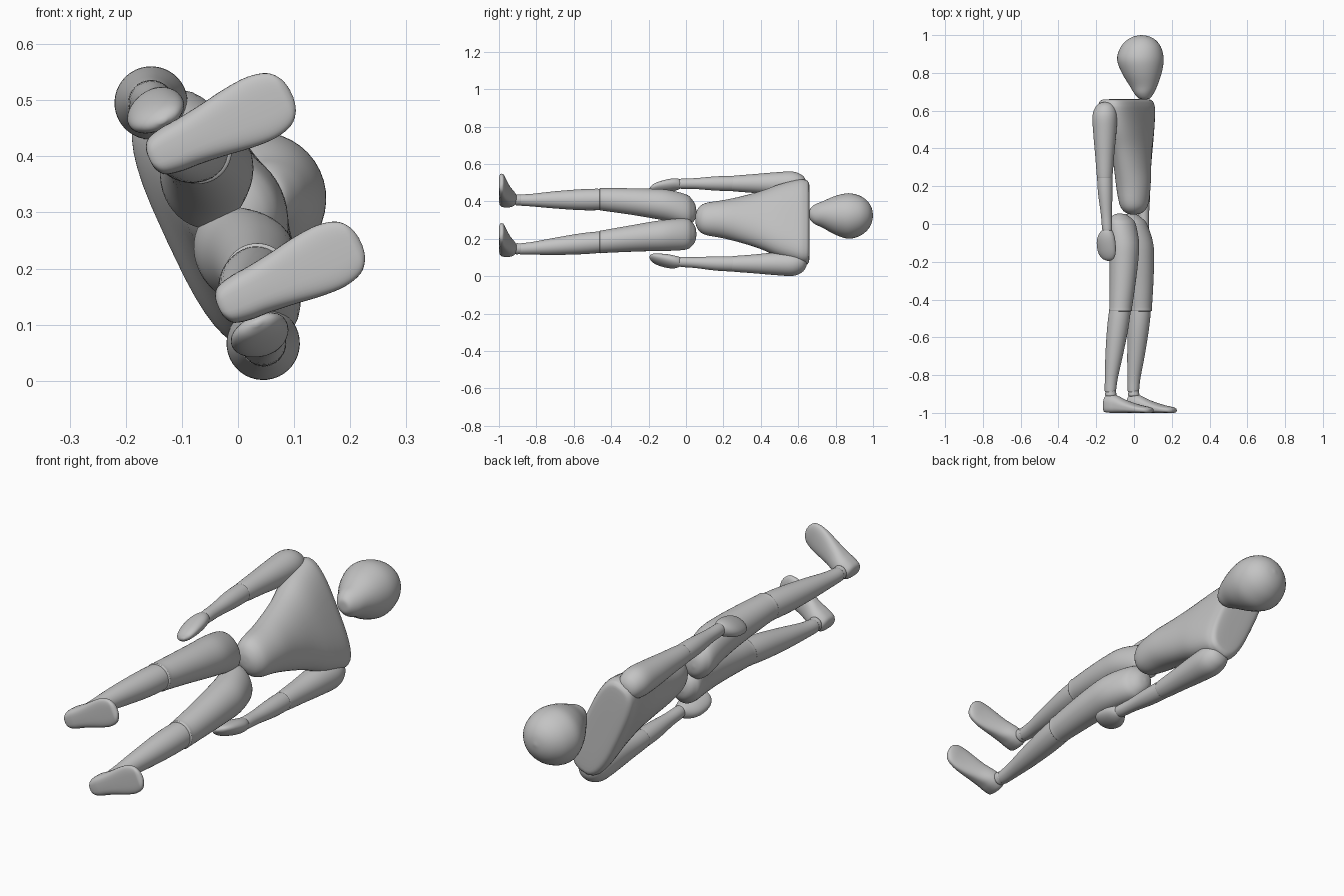
import bpy, bmesh, math
from mathutils import Vector

# Body frame: the figure lies along y, rolled 25 degrees about its length
ROLL = math.radians(25)
FWD = Vector((math.cos(ROLL), 0, math.sin(ROLL)))
LAT = Vector((-math.sin(ROLL), 0, math.cos(ROLL)))
UP = Vector((0, 1, 0))
ORIGIN = Vector((-0.055, 0, 0.281))

grey = bpy.data.materials.new("mannequin grey")
grey.diffuse_color = (0.55, 0.55, 0.55, 1)


def smooth_rows(rows, steps=4):
    """Catmull-Rom interpolation between section rows."""
    out = []
    for i in range(len(rows) - 1):
        p0, p1 = rows[max(i - 1, 0)], rows[i]
        p2, p3 = rows[i + 1], rows[min(i + 2, len(rows) - 1)]
        for s in range(steps):
            t = s / steps
            out.append([0.5 * (2 * b + (c - a) * t + (2 * a - 5 * b + 4 * c - d) * t * t
                               + (3 * b - a - 3 * c + d) * t ** 3)
                        for a, b, c, d in zip(p0, p1, p2, p3)])
    out.append(list(rows[-1]))
    return out


def skin(name, rings):
    """Join rings of points into a closed smooth mesh."""
    bm = bmesh.new()
    loops = [[bm.verts.new(p) for p in ring] for ring in rings]
    n = len(loops[0])
    for r0, r1 in zip(loops, loops[1:]):
        for k in range(n):
            bm.faces.new((r0[k], r0[(k + 1) % n], r1[(k + 1) % n], r1[k]))
    bm.faces.new(loops[0])
    bm.faces.new(loops[-1])
    bmesh.ops.recalc_face_normals(bm, faces=bm.faces)
    for f in bm.faces:
        f.smooth = True
    me = bpy.data.meshes.new(name)
    bm.to_mesh(me)
    bm.free()
    me.materials.append(grey)
    ob = bpy.data.objects.new(name, me)
    bpy.context.collection.objects.link(ob)


def power(v, n):
    return math.copysign(abs(v) ** (2 / n), v)


def body_part(name, rows, side=1, n=40):
    """Rows: height, lateral, forward, half width, half depth, roundness."""
    rings = []
    for u, l, f, a, b, e in smooth_rows(rows):
        a, b = max(a, 0.002), max(b, 0.002)
        ring = []
        for k in range(n):
            t = 2 * math.pi * k / n
            ring.append(ORIGIN + UP * u + LAT * (side * l + a * power(math.cos(t), e))
                        + FWD * (f + b * power(math.sin(t), e)))
        rings.append(ring)
    skin(name, rings)


def foot(name, side, n=40):
    """Rows: forward, half width, top height; flat sole at -1."""
    rows = [(-.045, .008, -.94), (-.042, .022, -.922), (-.03, .036, -.908), (0, .043, -.903),
            (.03, .045, -.909), (.075, .050, -.93), (.13, .058, -.949), (.175, .060, -.961),
            (.21, .051, -.968), (.228, .031, -.974), (.234, .008, -.98)]
    rings = []
    for f, w, top in smooth_rows(rows):
        lift = 0.014 * (1 - min(w / 0.043, 1))
        low = -1 + lift
        mid, h = (top + low) / 2, (top - low) / 2
        ring = []
        for k in range(n):
            t = 2 * math.pi * k / n
            c, s = math.cos(t), math.sin(t)
            e = 2.2 if s > 0 else 3.4
            ring.append(ORIGIN + LAT * (side * 0.146 + w * power(c, e))
                        + FWD * f + UP * (mid + h * power(s, e)))
        rings.append(ring)
    skin(name, rings)


# Head: egg with a narrow chin
body_part("head", [(u, 0, f, a, b, 2) for u, f, a, b in (
    (.660, .122, .004, .004), (.664, .121, .030, .028), (.69, .119, .054, .050),
    (.73, .116, .070, .073), (.80, .106, .104, .106), (.87, .098, .121, .124),
    (.93, .100, .106, .111), (.97, .103, .077, .081), (.992, .105, .042, .044),
    (1.0, .106, .003, .003))])

# Torso: narrow waist, broad flat-topped shoulders
body_part("torso", [(u, 0, f, a, b, e) for u, f, a, b, e in (
    (.050, .060, .004, .004, 2), (.054, .060, .035, .030, 2), (.072, .060, .068, .056, 2),
    (.11, .060, .089, .075, 2), (.20, .057, .105, .088, 2), (.30, .052, .132, .090, 2),
    (.40, .046, .165, .091, 2.1), (.50, .036, .208, .094, 2.4), (.60, .020, .238, .097, 2.9),
    (.635, .016, .240, .092, 3), (.654, .016, .230, .080, 3), (.660, .016, .195, .055, 3),
    (.661, .016, .020, .006, 3))])

for side, tag in ((1, "right"), (-1, "left")):
    # Arm
    body_part("upper_arm_" + tag, [(u, l, f, r, r, 2) for u, l, f, r in (
        (.646, .226, 0, .003), (.640, .227, 0, .030), (.618, .231, 0, .052),
        (.57, .236, 0, .065), (.48, .236, 0, .061), (.36, .237, 0, .050),
        (.26, .237, 0, .042), (.245, .237, 0, .036), (.243, .237, 0, .004))], side)
    body_part("forearm_" + tag, [(u, l, f, r, r, 2) for u, l, f, r in (
        (.27, .237, 0, .004), (.265, .237, 0, .034), (.25, .237, 0, .040),
        (.16, .236, .003, .038), (.05, .233, .008, .029), (-.04, .230, .012, .025),
        (-.05, .230, .012, .004))], side)
    body_part("hand_" + tag, [
        (-.025, .230, .012, .004, .004, 2), (-.03, .230, .011, .024, .024, 2),
        (-.06, .228, .005, .031, .044, 2), (-.10, .221, .001, .032, .053, 2),
        (-.15, .211, .001, .026, .050, 2), (-.182, .203, .003, .017, .034, 2),
        (-.196, .199, .005, .004, .006, 2)], side)
    # Leg
    body_part("thigh_" + tag, [
        (.056, .066, .008, .004, .004, 2), (.050, .066, .010, .038, .030, 2),
        (.032, .067, .014, .066, .052, 2), (0, .071, .022, .086, .071, 2),
        (-.10, .088, .043, .085, .079, 2), (-.20, .099, .048, .078, .075, 2),
        (-.32, .112, .046, .069, .068, 2), (-.44, .124, .041, .061, .060, 2),
        (-.462, .126, .040, .056, .056, 2), (-.465, .126, .040, .004, .004, 2)], side)
    body_part("shin_" + tag, [(u, l, f, r, r, 2) for u, l, f, r in (
        (-.43, .125, .038, .004), (-.435, .125, .038, .050), (-.46, .126, .037, .057),
        (-.56, .130, .025, .056), (-.70, .137, .008, .046), (-.82, .142, -.006, .034),
        (-.882, .144, -.010, .030), (-.888, .144, -.010, .026), (-.889, .144, -.010, .004))], side)
    body_part("ankle_" + tag, [(u, .144, -.008, r, r, 2) for u, r in (
        (-.88, .004), (-.883, .026), (-.895, .029), (-.91, .028), (-.92, .004))], side)
    foot("foot_" + tag, side)
